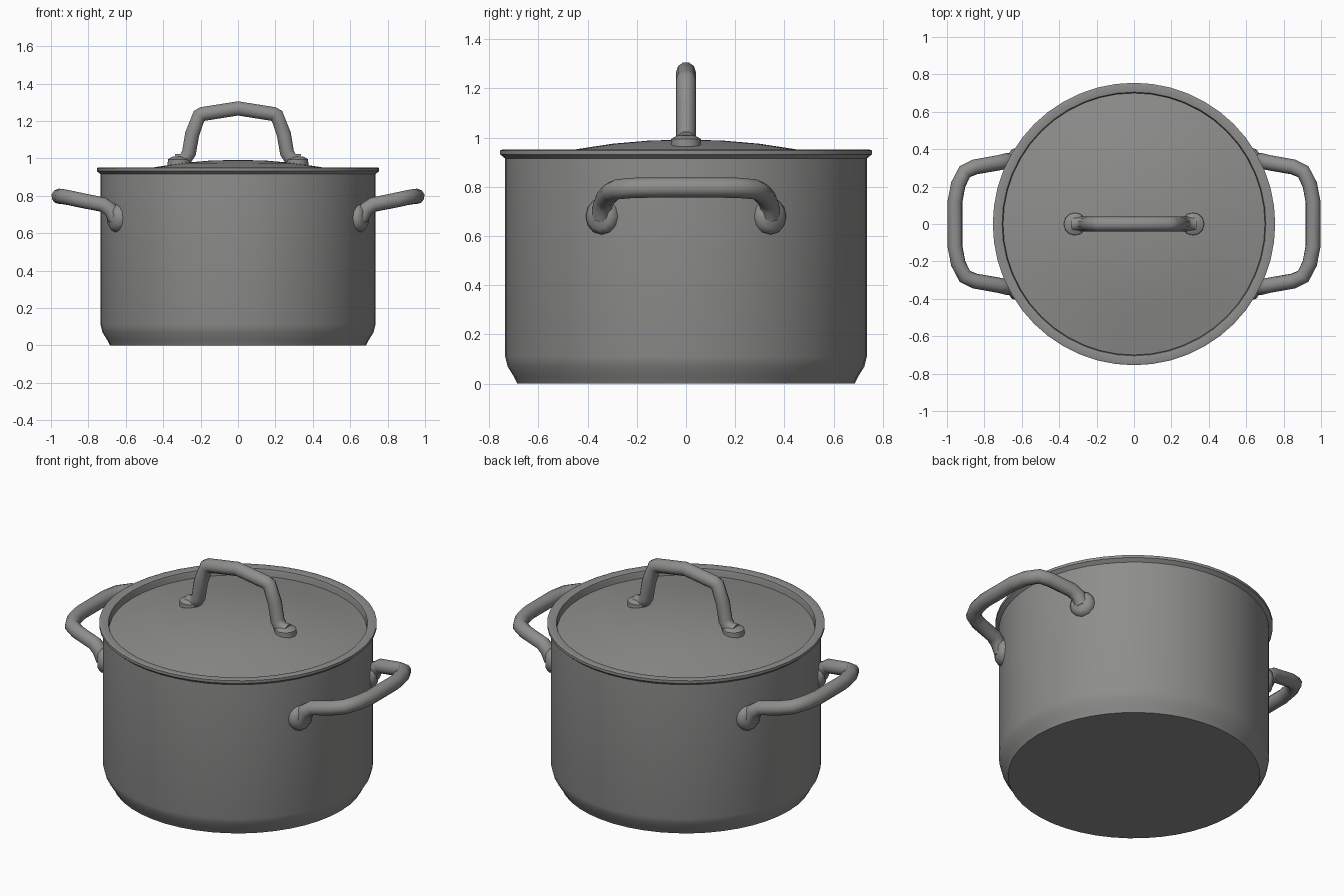
import bpy, bmesh, math
from mathutils import Vector, Matrix

if "Cube" in bpy.data.objects:
    bpy.data.objects.remove(bpy.data.objects["Cube"])

steel = bpy.data.materials.new("brushed steel grey")
steel.diffuse_color = (0.27, 0.27, 0.265, 1)
steel.use_nodes = True
steel.node_tree.nodes["Principled BSDF"].inputs["Base Color"].default_value = steel.diffuse_color


def finish(ob, angle=35):
    ob.data.materials.clear()
    ob.data.materials.append(steel)
    bpy.ops.object.select_all(action='DESELECT')
    ob.select_set(True)
    bpy.context.view_layer.objects.active = ob
    bpy.ops.object.shade_smooth_by_angle(angle=math.radians(angle))
    return ob


def lathe(name, profile, steps=48, matrix=None, angle=35):
    """Spin an (r, z) profile around z; points with r = 0 close the ends."""
    bm = bmesh.new()
    vs = [bm.verts.new((r, 0, z)) for r, z in profile]
    es = [bm.edges.new(p) for p in zip(vs, vs[1:])]
    bmesh.ops.spin(bm, geom=vs + es, cent=(0, 0, 0), axis=(0, 0, 1),
                   angle=math.tau, steps=steps, use_merge=True)
    bmesh.ops.remove_doubles(bm, verts=bm.verts, dist=1e-5)
    bmesh.ops.recalc_face_normals(bm, faces=bm.faces)
    if matrix:
        bm.transform(matrix)
    me = bpy.data.meshes.new(name)
    bm.to_mesh(me)
    bm.free()
    ob = bpy.data.objects.new(name, me)
    bpy.context.collection.objects.link(ob)
    return finish(ob, angle)


def tube(name, pts, radius):
    """Round bar following a polyline."""
    cu = bpy.data.curves.new(name, 'CURVE')
    cu.dimensions = '3D'
    cu.bevel_depth, cu.bevel_resolution, cu.use_fill_caps = radius, 3, True
    sp = cu.splines.new('POLY')
    sp.points.add(len(pts) - 1)
    for p, co in zip(sp.points, pts):
        p.co = (*co, 1)
    ob = bpy.data.objects.new(name, cu)
    bpy.context.collection.objects.link(ob)
    bpy.ops.object.select_all(action='DESELECT')
    ob.select_set(True)
    bpy.context.view_layer.objects.active = ob
    bpy.ops.object.convert(target='MESH')
    return finish(bpy.context.object, 50)


# Pot: rounded base, straight wall, flared rim, inner wall
lathe("pot_body", [
    (0, 0), (0.685, 0), (0.70, 0.03), (0.725, 0.07), (0.735, 0.11),
    (0.735, 0.915), (0.755, 0.932), (0.755, 0.948), (0.745, 0.952),
    (0.705, 0.945), (0.70, 0.93), (0.70, 0.10), (0.66, 0.04), (0, 0.04)])

# Lid: shallow dome set inside the rim
lathe("lid", [
    (0, 0.965), (0.45, 0.93), (0.70, 0.885), (0.70, 0.905), (0.60, 0.923),
    (0.45, 0.952), (0.30, 0.975), (0.15, 0.988), (0, 0.992)])

# Lid handle: angular arch on two round feet
arch = [(0.33, 0, 0.985), (0.285, 0, 0.993), (0.262, 0, 1.03),
        (0.245, 0, 1.13), (0.208, 0, 1.228), (0.19, 0, 1.237)]
tube("lid_handle", arch + [(0, 0, 1.267)] +
     [(-x, y, z) for x, y, z in reversed(arch)], 0.04)
for s in (1, -1):
    lathe("lid_handle_foot", [(0, -0.03), (0.062, -0.03), (0.06, 0.02), (0.035, 0.034), (0, 0.036)],
          12, Matrix.Translation((s * 0.315, 0, 0.975)), 50)

# Side handles: outward loops riveted to the wall with round pads
half = [(0.655, 0.34, 0.675), (0.68, 0.338, 0.725), (0.72, 0.328, 0.752),
        (0.85, 0.305, 0.778), (0.905, 0.28, 0.79), (0.94, 0.21, 0.796), (0.957, 0.12, 0.797)]
loop = half + [(x, -y, z) for x, y, z in reversed(half)]
for s, side in ((1, "right"), (-1, "left")):
    tube(side + "_handle", [(s * x, y, z) for x, y, z in loop], 0.041)
    for t in (1, -1):
        out = Vector((s * 0.65, t * 0.34, 0)).normalized()
        turn = out.to_track_quat('Z', 'Y').to_matrix().to_4x4()
        place = Matrix.Translation(out * 0.715 + Vector((0, 0, 0.68)))
        lathe(side + "_handle_pad", [(0, -0.01), (0.07, -0.01), (0.07, 0.03), (0.05, 0.05), (0, 0.055)],
              12, place @ turn @ Matrix.Diagonal((1, 1.05, 1, 1)), 50)
